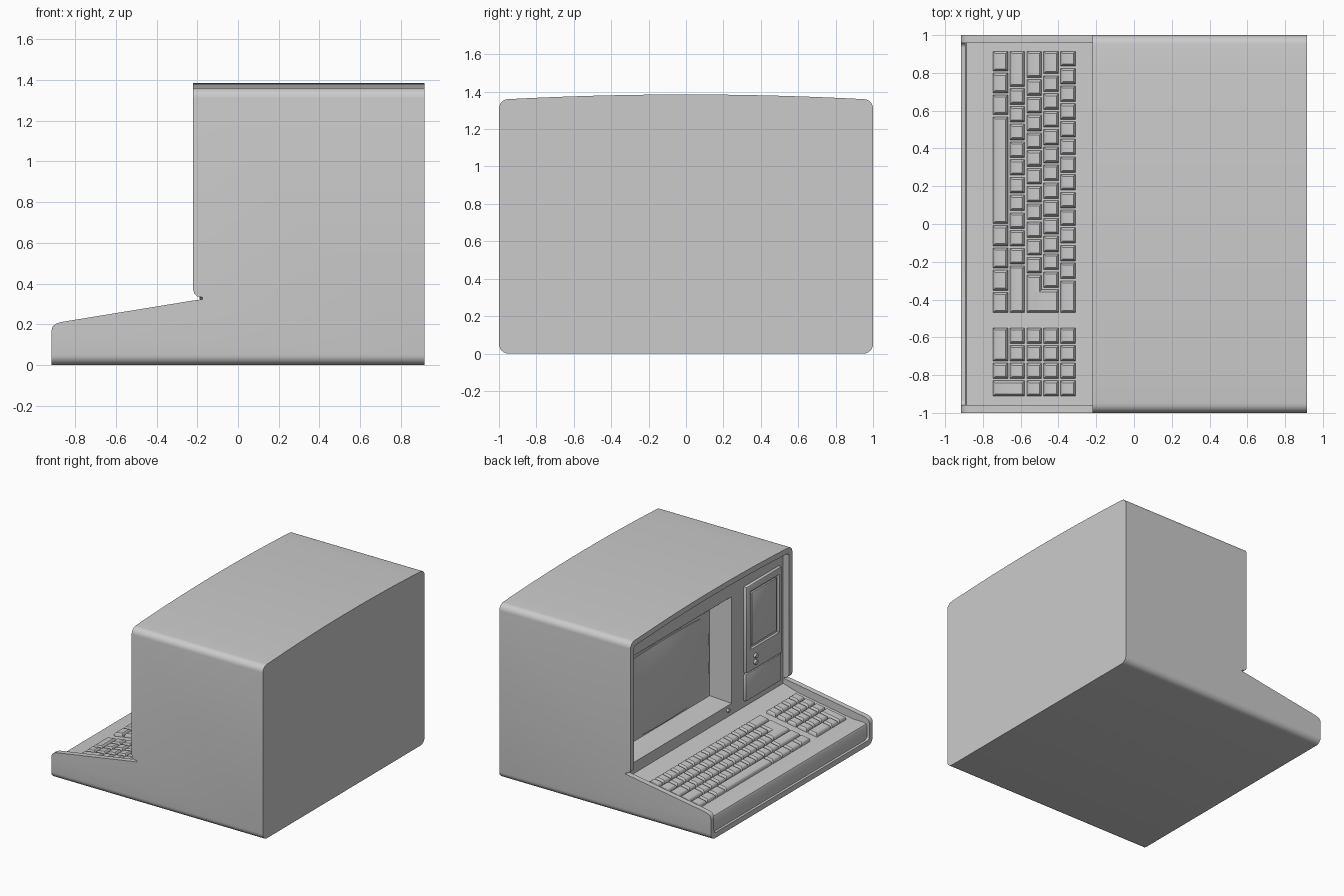
import bpy, bmesh, math

if "Cube" in bpy.data.objects:
    bpy.data.objects.remove(bpy.data.objects["Cube"])


def finish(name, bm, bevel=0, angle=35):
    bmesh.ops.recalc_face_normals(bm, faces=bm.faces)
    if bevel:
        sharp = [e for e in bm.edges if e.calc_face_angle(0) > 0.6]
        bmesh.ops.bevel(bm, geom=sharp, offset=bevel, segments=2, affect='EDGES', profile=0.5)
    me = bpy.data.meshes.new(name)
    bm.to_mesh(me)
    bm.free()
    ob = bpy.data.objects.new(name, me)
    bpy.context.collection.objects.link(ob)
    smooth(ob, angle)
    return ob


def smooth(ob, angle=35):
    bpy.ops.object.select_all(action='DESELECT')
    ob.select_set(True)
    bpy.context.view_layer.objects.active = ob
    bpy.ops.object.shade_smooth_by_angle(angle=math.radians(angle))


def loft(name, rings, bevel=0, angle=35):
    bm = bmesh.new()
    vs = [[bm.verts.new(p) for p in r] for r in rings]
    n = len(vs[0])
    for a, b in zip(vs, vs[1:]):
        for i in range(n):
            bm.faces.new((a[i], a[(i + 1) % n], b[(i + 1) % n], b[i]))
    bm.faces.new(vs[0])
    bm.faces.new(vs[-1])
    return finish(name, bm, bevel, angle)


def prism_x(name, pts, a, b, bevel=0):
    return loft(name, [[(x, y, z) for y, z in pts] for x in (a, b)], bevel)


def prism_y(name, pts, a, b, bevel=0):
    return loft(name, [[(x, y, z) for x, z in pts] for y in (a, b)], bevel)


def rect(y0, y1, z0, z1):
    return [(y0, z0), (y1, z0), (y1, z1), (y0, z1)]


def boolean(ob, cutter, op):
    cutter.hide_render = True
    m = ob.modifiers.new("cut", 'BOOLEAN')
    m.operation, m.object, m.solver = op, cutter, 'EXACT'
    bpy.context.view_layer.objects.active = ob
    bpy.ops.object.modifier_apply(modifier=m.name)
    bpy.data.objects.remove(cutter)


def section(i, r):
    """Rounded housing cross-section with a crowned top, inset by i."""
    w, n = 1 - i, 6
    half = []
    for k in range(n + 1):
        a = math.radians(-90 + 90 * k / n)
        half.append((w - r + r * math.cos(a), i + r + r * math.sin(a)))
    for k in range(n + 1):
        a = math.radians(90 * k / n)
        half.append((w - r + r * math.cos(a), 1.36 - i - r + r * math.sin(a)))
    for k in range(1, 8):
        t = 1 - k / 8
        half.append(((w - r) * t, 1.385 - i - 0.025 * t * t))
    return half + [(0, 1.385 - i)] + [(-y, z) for y, z in reversed(half)]


# Housing: crowned tube trimmed to the side profile, with an open front
housing = prism_x("housing", section(0, 0.05), -0.915, 0.915)
side = [(-1, -0.1), (1, -0.1), (1, 1.6), (-0.22, 1.6), (-0.22, 0.37), (-0.214, 0.35), (-0.2, 0.337),
        (-0.175, 0.332), (-0.175, 0.323), (-0.22, 0.317), (-0.87, 0.211), (-0.895, 0.202),
        (-0.91, 0.188), (-0.915, 0.168), (-1, 0.168)]
boolean(housing, prism_y("side_cutter", side, -1.2, 1.2), 'INTERSECT')
boolean(housing, prism_x("front_cutter", section(0.042, 0.025), -1.2, -0.17), 'DIFFERENCE')

# Tapered screen recess
recess = loft("recess_cutter", [
    [(-0.18, y, z) for y, z in rect(-0.325, 0.945, 0.365, 1.21)],
    [(-0.17, y, z) for y, z in rect(-0.32, 0.94, 0.37, 1.205)],
    [(-0.03, y, z) for y, z in rect(-0.25, 0.87, 0.42, 1.09)]])
boolean(housing, recess, 'DIFFERENCE')
smooth(housing)

# Bulging picture tube
N = 16
bm = bmesh.new()
grid = []
for i in range(N + 1):
    u = 2 * i / N - 1
    row = []
    for j in range(N + 1):
        v = 2 * j / N - 1
        row.append(bm.verts.new((-0.028 - 0.05 * (1 - u * u * 0.8) * (1 - v * v * 0.8),
                                 0.31 + 0.545 * u * (1 - 0.05 * v * v),
                                 0.755 + 0.325 * v * (1 - 0.06 * u * u))))
    grid.append(row)
for i in range(N):
    for j in range(N):
        bm.faces.new((grid[i][j], grid[i + 1][j], grid[i + 1][j + 1], grid[i][j + 1]))
ext = bmesh.ops.extrude_edge_only(bm, edges=[e for e in bm.edges if e.is_boundary])
for v in ext["geom"]:
    if isinstance(v, bmesh.types.BMVert):
        v.co.x = -0.025
finish("screen", bm)

# Disk drive: frame, recessed door, blank lower cover, knobs
frame = prism_x("drive_frame", rect(-0.91, -0.47, 0.55, 1.225), -0.195, -0.16, 0.008)
boolean(frame, prism_x("frame_cutter", rect(-0.875, -0.525, 0.72, 1.175), -0.3, -0.175), 'DIFFERENCE')
smooth(frame)
prism_x("drive_door", rect(-0.855, -0.545, 0.74, 1.155), -0.188, -0.17, 0.006)
prism_x("lower_cover", rect(-0.91, -0.47, 0.33, 0.542), -0.19, -0.16, 0.008)


def knob(name, y, z, r, x):
    c = [(y + r * math.cos(k * math.pi / 8), z + r * math.sin(k * math.pi / 8)) for k in range(16)]
    prism_x(name, c, x - 0.018, x + 0.01, 0.003)


knob("drive_knob_upper", -0.575, 0.655, 0.018, -0.195)
knob("drive_knob_lower", -0.575, 0.605, 0.018, -0.195)
knob("power_button", -0.27, 0.335, 0.013, -0.17)

# Keyboard tray filling the lower front
tray = [(-0.895, 0.03), (-0.895, 0.145), (-0.888, 0.158), (-0.87, 0.165), (-0.77, 0.167),
        (-0.3, 0.245), (-0.165, 0.285), (-0.165, 0.03)]
prism_y("keyboard_tray", tray, -0.962, 0.962)

# Keys
keys = bmesh.new()
GAP = 0.003
ROW = 0.0895


def key(row, y1, y0, rows=1):
    """Tapered key; row 0 is nearest the user."""
    x0 = -0.752 + row * ROW
    x1 = x0 + ROW * rows
    prev = None
    for ins, h in ((0, -0.02), (0.004, 0.01), (0.007, 0.02), (0.014, 0.026)):
        d = GAP + ins
        ring = [keys.verts.new((x, y, 0.167 + 0.166 * (x + 0.77) + h)) for x, y in
                ((x0 + d, y0 + d), (x1 - d, y0 + d), (x1 - d, y1 - d), (x0 + d, y1 - d))]
        if prev:
            for i in range(4):
                keys.faces.new((prev[i], prev[(i + 1) % 4], ring[(i + 1) % 4], ring[i]))
        prev = ring
    keys.faces.new(prev)


def run(row, a, b, n):
    for i in range(n):
        key(row, a + (b - a) * i / n, a + (b - a) * (i + 1) / n)


run(0, 0.92, 0.573, 3)
key(0, 0.573, -0.003)
run(0, -0.003, -0.475, 4)
# (row, end of wide left key, start of wide right key, keys between)
for row, a, b, n in ((1, 0.722, -0.217, 10), (2, 0.77, -0.265, 11), (3, 0.79, -0.342, 12), (4, 0.83, -0.295, 12)):
    key(row, 0.92, a)
    run(row, a, b, n)
    if row in (1, 4):
        key(row, b, -0.475)
key(2, -0.265, -0.475)
key(2, -0.342, -0.475, 2)

# Numeric pad
for row in (2, 3, 4):
    run(row, -0.545, -0.917, 4)
run(1, -0.545, -0.824, 3)
key(0, -0.545, -0.731)
key(0, -0.731, -0.824)
key(0, -0.824, -0.917, 2)
finish("keyboard_keys", keys, 0, 40)
